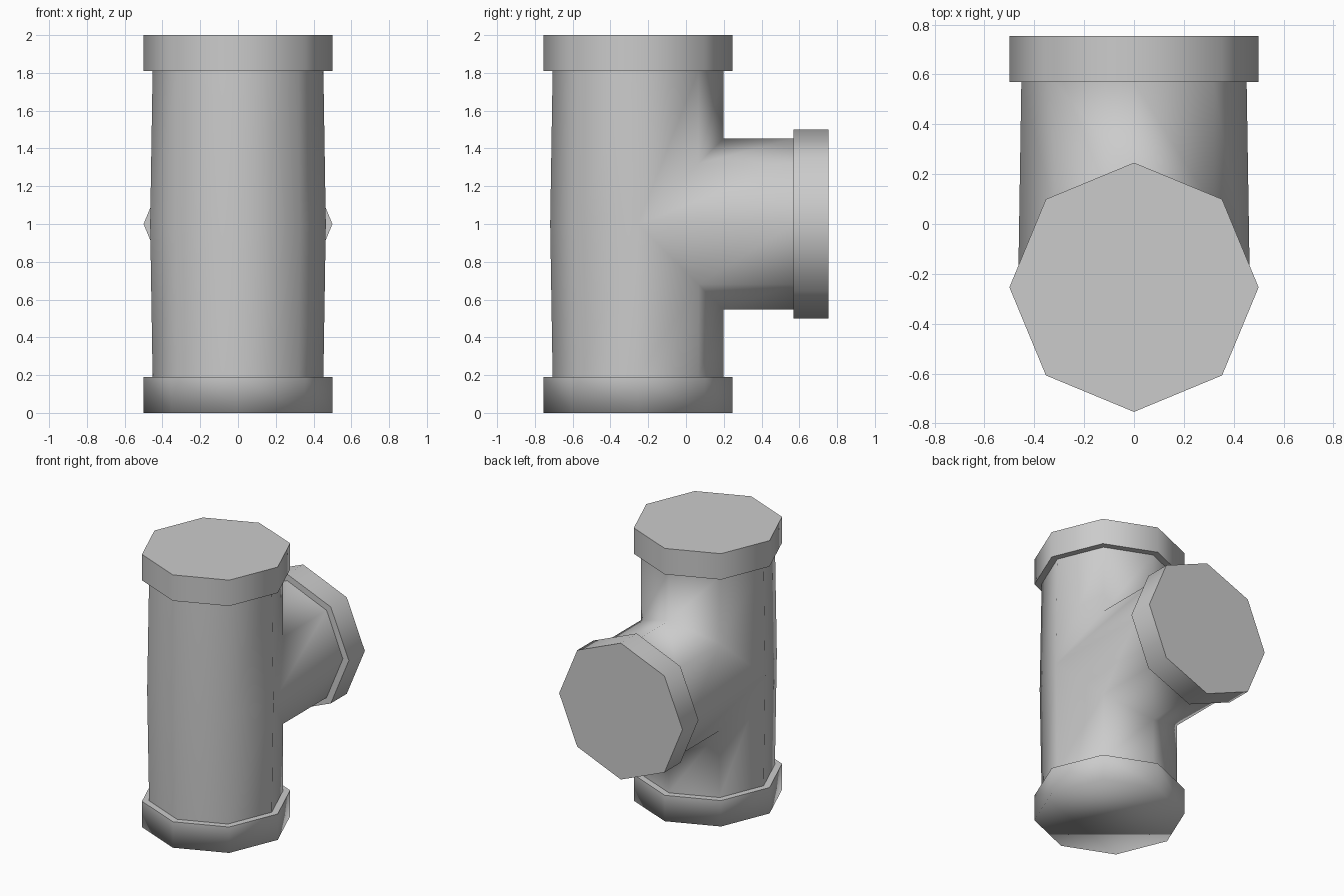
import bpy, bmesh
from math import sin, cos, pi
from mathutils import Vector

if "Cube" in bpy.data.objects:
    bpy.data.objects.remove(bpy.data.objects["Cube"])

N = 8
YC = -0.254          # axis of the upright pipe
R_PIPE, R_COLLAR = 0.452, 0.5


def finish(bm, name):
    bmesh.ops.recalc_face_normals(bm, faces=bm.faces[:])
    for f in bm.faces:
        f.smooth = True
    mesh = bpy.data.meshes.new(name)
    bm.to_mesh(mesh)
    bm.free()
    obj = bpy.data.objects.new(name, mesh)
    bpy.context.collection.objects.link(obj)
    return obj


def ring(bm, centre, r, upright):
    c = Vector(centre)
    out = []
    for i in range(N):
        a, b = r * cos(2 * pi * i / N), r * sin(2 * pi * i / N)
        out.append(bm.verts.new(c + (Vector((a, b, 0)) if upright else Vector((a, 0, b)))))
    return out


def bridge(bm, a, b):
    for i in range(N):
        j = (i + 1) % N
        bm.faces.new((a[i], a[j], b[j], b[i]))


def collar(name, inner, outer, upright, soft_end=False):
    """Octagonal end collar: stepped shoulder, wall and flat end cap."""
    bm = bmesh.new()
    lip = ring(bm, inner, R_PIPE, upright)
    step = ring(bm, inner, R_COLLAR, upright)
    end = ring(bm, outer, R_COLLAR, upright)
    bridge(bm, lip, step)
    bridge(bm, step, end)
    bm.faces.new(end)
    for loop, sharp in ((step, True), (end, not soft_end)):
        for i in range(N):
            bm.edges.get((loop[i], loop[(i + 1) % N])).smooth = not sharp
    return finish(bm, name)


# Tee body: upright pipe with a mitred side branch, one smooth skin
bm = bmesh.new()
bottom = ring(bm, (0, YC, 0.19), R_PIPE, True)
top = ring(bm, (0, YC, 1.81), R_PIPE, True)
branch = ring(bm, (0, 0.57, 1), R_PIPE, False)
middle = ring(bm, (0, YC, 1), 0.465, True)      # slight bulge at mid height
half = N // 2
mitre = [None] * N                              # seam between pipe and branch
for i in range(N):
    a = 2 * pi * i / N
    if i % half == 0:
        mitre[i] = middle[i]
    else:
        mitre[i] = bm.verts.new((R_PIPE * cos(a), YC + R_PIPE * abs(sin(a)), 1 + R_PIPE * sin(a)))
for i in range(1, half):
    bm.verts.remove(middle[i])
    middle[i] = None
for i in range(half):
    # back of the pipe above and below the branch
    bm.faces.new((mitre[i], mitre[i + 1], top[i + 1], top[i]))
    bm.faces.new((bottom[i], bottom[i + 1], mitre[-i - 1], mitre[-i]))
    # front of the pipe
    p, q = half + i, (half + i + 1) % N
    bm.faces.new((bottom[p], bottom[q], middle[q], middle[p]))
    bm.faces.new((middle[p], middle[q], top[q], top[p]))
bridge(bm, mitre, branch)
finish(bm, "tee_body")

# End collars
collar("top_collar", (0, YC, 1.81), (0, YC, 2), True)
collar("bottom_collar", (0, YC, 0.19), (0, YC, 0), True, soft_end=True)
collar("branch_collar", (0, 0.57, 1), (0, 0.755, 1), False)
